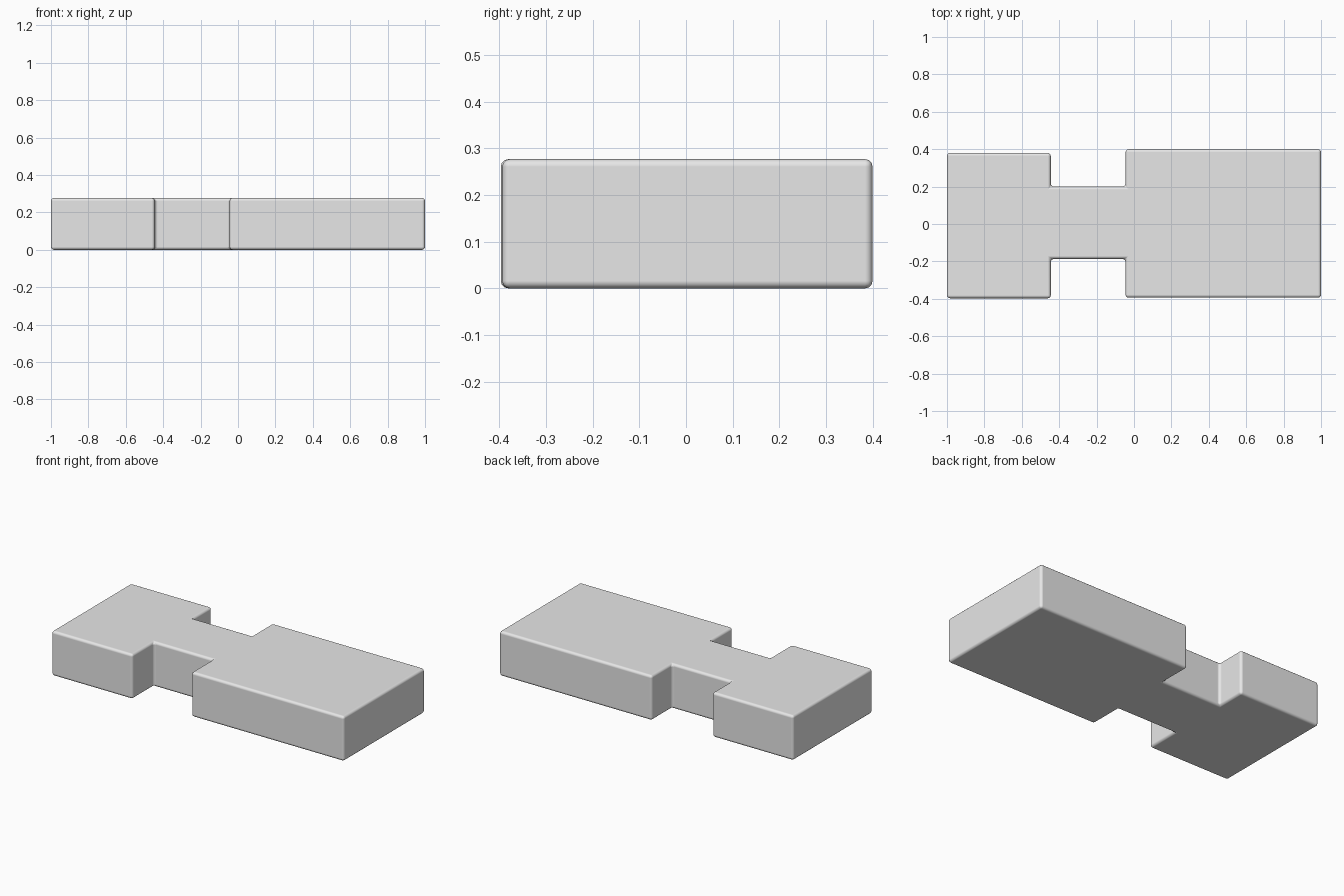
import bpy, bmesh

if "Cube" in bpy.data.objects:
    bpy.data.objects.remove(bpy.data.objects["Cube"])

HEIGHT = 0.277
BEVEL = 0.016

# Plan outline: short end, narrow waist, long end (counter-clockwise)
outline = [
    (-1.0, -0.397), (-0.445, -0.397), (-0.445, -0.187), (-0.045, -0.187),
    (-0.045, -0.394), (1.0, -0.394), (1.0, 0.4), (-0.045, 0.4),
    (-0.045, 0.2), (-0.445, 0.2), (-0.445, 0.38), (-1.0, 0.38),
]

grey = bpy.data.materials.new("plain_grey")
grey.diffuse_color = (0.8, 0.8, 0.8, 1.0)
grey.use_nodes = True
grey.node_tree.nodes["Principled BSDF"].inputs["Base Color"].default_value = grey.diffuse_color

# Notched slab: extrude the outline upward
bm = bmesh.new()
base = bm.faces.new([bm.verts.new((x, y, 0)) for x, y in outline])
top = bmesh.ops.extrude_face_region(bm, geom=[base], use_keep_orig=True)
bmesh.ops.translate(bm, vec=(0, 0, HEIGHT),
                    verts=[v for v in top["geom"] if isinstance(v, bmesh.types.BMVert)])
bmesh.ops.recalc_face_normals(bm, faces=bm.faces)

mesh = bpy.data.meshes.new("notched_slab")
bm.to_mesh(mesh)
bm.free()
mesh.materials.append(grey)
slab = bpy.data.objects.new("notched_slab", mesh)
bpy.context.collection.objects.link(slab)

# Softly rounded edges
bevel = slab.modifiers.new("rounded_edges", "BEVEL")
bevel.width = BEVEL
bevel.segments = 3
bevel.limit_method = "ANGLE"
bevel.harden_normals = True

bpy.context.view_layer.objects.active = slab
slab.select_set(True)
bpy.ops.object.shade_smooth()
